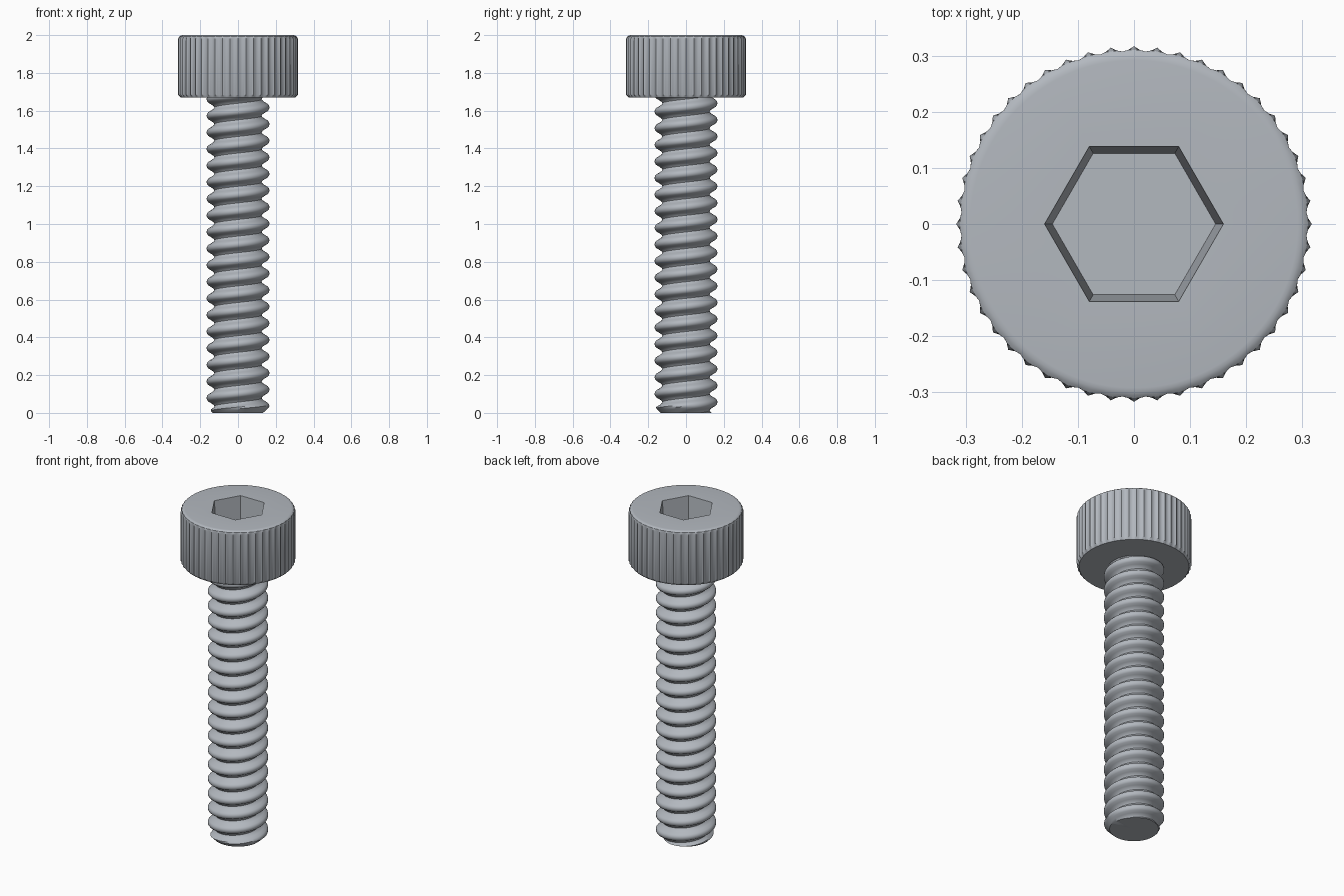
import bpy, bmesh, math
from math import pi, cos, sin, tau

if "Cube" in bpy.data.objects:
    bpy.data.objects.remove(bpy.data.objects["Cube"])

steel = bpy.data.materials.new("brushed steel")
steel.use_nodes = True
colour = (0.45, 0.48, 0.52, 1)
steel.diffuse_color = colour
steel.node_tree.nodes["Principled BSDF"].inputs["Base Color"].default_value = colour


def finish(name, bm, angle):
    bmesh.ops.remove_doubles(bm, verts=bm.verts, dist=0.0001)
    bmesh.ops.recalc_face_normals(bm, faces=bm.faces)
    mesh = bpy.data.meshes.new(name)
    bm.to_mesh(mesh)
    bm.free()
    mesh.materials.append(steel)
    obj = bpy.data.objects.new(name, mesh)
    bpy.context.collection.objects.link(obj)
    bpy.ops.object.select_all(action="DESELECT")
    obj.select_set(True)
    bpy.context.view_layer.objects.active = obj
    bpy.ops.object.shade_smooth_by_angle(angle=math.radians(angle))
    return obj


def skin(bm, rows):
    """Join neighbouring rows of points with quads."""
    rows = [[bm.verts.new(p) for p in row] for row in rows]
    for low, high in zip(rows, rows[1:]):
        for i in range(len(low) - 1):
            bm.faces.new((low[i], low[i + 1], high[i + 1], high[i]))


# Head: scalloped side, rounded rim and a tapered hexagonal socket
TOP, BASE = 2.0, 1.67
TEETH, STEPS = 48, 192


def knurl(a):
    t = (a * TEETH / tau) % 1
    return 0.317 - 0.009 * sin(pi * t)


def hexagon(apothem):
    return lambda a: apothem / cos(a % (pi / 3) - pi / 6)


def limited(r):
    return lambda a: min(r, knurl(a))


FILLET = 0.026
rings = [(BASE, lambda a: 0), (BASE, limited(0.303)), (BASE + 0.014, knurl),
         (TOP - FILLET, knurl)]
for k in range(1, 7):
    b = k * pi / 12
    rings.append((TOP - FILLET + FILLET * sin(b),
                  limited(0.292 + FILLET * cos(b))))
rings += [(TOP, hexagon(0.138)), (TOP - 0.17, hexagon(0.126)),
          (TOP - 0.17, lambda a: 0)]

bm = bmesh.new()
angles = [tau * i / STEPS for i in range(STEPS)] + [0]
skin(bm, [[(r(a) * cos(a), r(a) * sin(a), z) for a in angles] for z, r in rings])
finish("socket_head", bm, 30)

# Shank: right-hand helical thread with a chamfered tip
LENGTH = BASE + 0.005
TURNS = 19
PITCH = BASE / TURNS
START = 0.035
COLUMNS = 64
half = [0.166, 0.165, 0.158, 0.143, 0.130, 0.125]
profile = half + half[-2:0:-1]
COUNT = len(profile)


def thread_radius(a, z):
    f = ((z - START) / PITCH - a / tau) * COUNT % COUNT
    i = int(f)
    r0, r1 = profile[i % COUNT], profile[(i + 1) % COUNT]
    return min(r0 + (r1 - r0) * (f - i), 0.135 + z)


rows = []
for j in range(-2 * COUNT, (TURNS + 1) * COUNT):
    row = []
    for c in range(COLUMNS + 1):
        a = tau * c / COLUMNS
        z = START + PITCH * (a / tau + j / COUNT)
        z = min(max(z, 0), LENGTH)
        r = thread_radius(a, z)
        row.append((r * cos(a), r * sin(a), z))
    rows.append(row)
tip = [(0, 0, 0)] * (COLUMNS + 1)
end = [(0, 0, LENGTH)] * (COLUMNS + 1)

bm = bmesh.new()
skin(bm, [tip] + rows + [end])
finish("threaded_shank", bm, 40)
